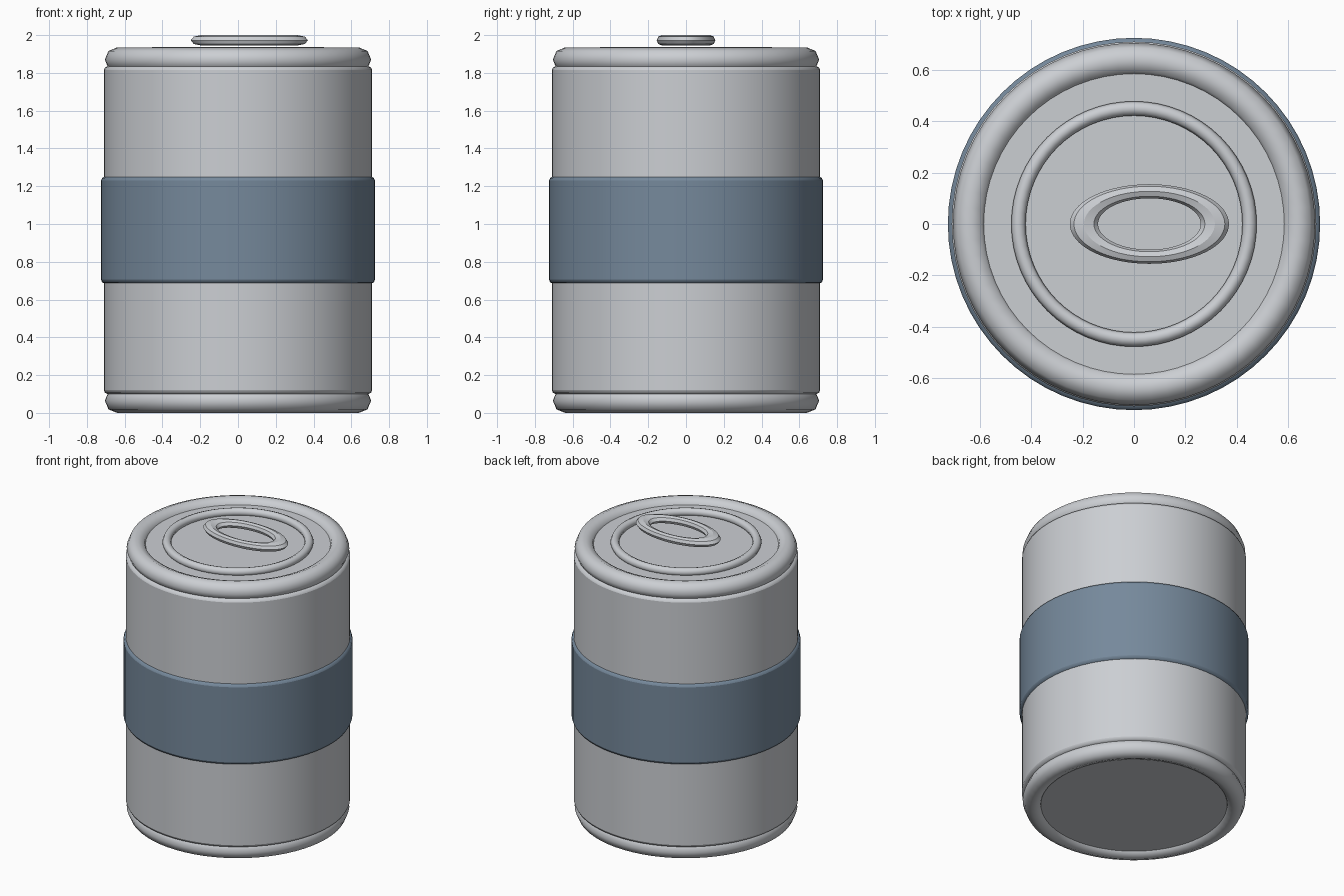
import bpy
import math

cube = bpy.data.objects.get("Cube")
if cube:
    bpy.data.objects.remove(cube, do_unlink=True)


def material(name, rgb):
    m = bpy.data.materials.new(name)
    m.use_nodes = True
    m.diffuse_color = (*rgb, 1)
    m.node_tree.nodes["Principled BSDF"].inputs["Base Color"].default_value = (*rgb, 1)
    return m


metal = material("brushed metal grey", (0.60, 0.62, 0.65))
blue = material("slate blue", (0.18, 0.25, 0.33))


def finish(name, mat, angle=50):
    ob = bpy.context.object
    ob.name = name
    ob.data.materials.append(mat)
    bpy.ops.object.shade_smooth_by_angle(angle=math.radians(angle))
    return ob


def drum(name, mat, radius, bottom, top, bevel=0):
    bpy.ops.mesh.primitive_cylinder_add(
        vertices=64, radius=radius, depth=top - bottom, location=(0, 0, (top + bottom) / 2))
    ob = finish(name, mat)
    if bevel:
        mod = ob.modifiers.new("soft edge", "BEVEL")
        mod.width = bevel
        mod.segments = 2
    return ob


def ring(name, major, minor, z, x=0, stretch=1, angle=50):
    bpy.ops.mesh.primitive_torus_add(
        major_segments=64, minor_segments=8, major_radius=major,
        minor_radius=minor, location=(x, 0, z))
    ob = finish(name, metal, angle)
    ob.scale.x = stretch
    return ob


# Can body and the wrapped label band
drum("body", metal, 0.71, 0.10, 1.835, 0.02)
drum("label_band", blue, 0.725, 0.685, 1.25, 0.02)

# Rolled rims with the end plates set inside them
for side, rim_z, low, high in (("bottom", 0.065, 0.03, 0.12), ("top", 1.87, 1.80, 1.895)):
    ring(side + "_rim", 0.64, 0.065, rim_z)
    drum(side + "_plate", metal, 0.62, low, high)

# Raised bead on the lid and the oval pull tab
ring("lid_bead", 0.45, 0.028, 1.91)
ring("pull_tab", 0.1275, 0.0275, 1.9725, x=0.06, stretch=2, angle=30)
